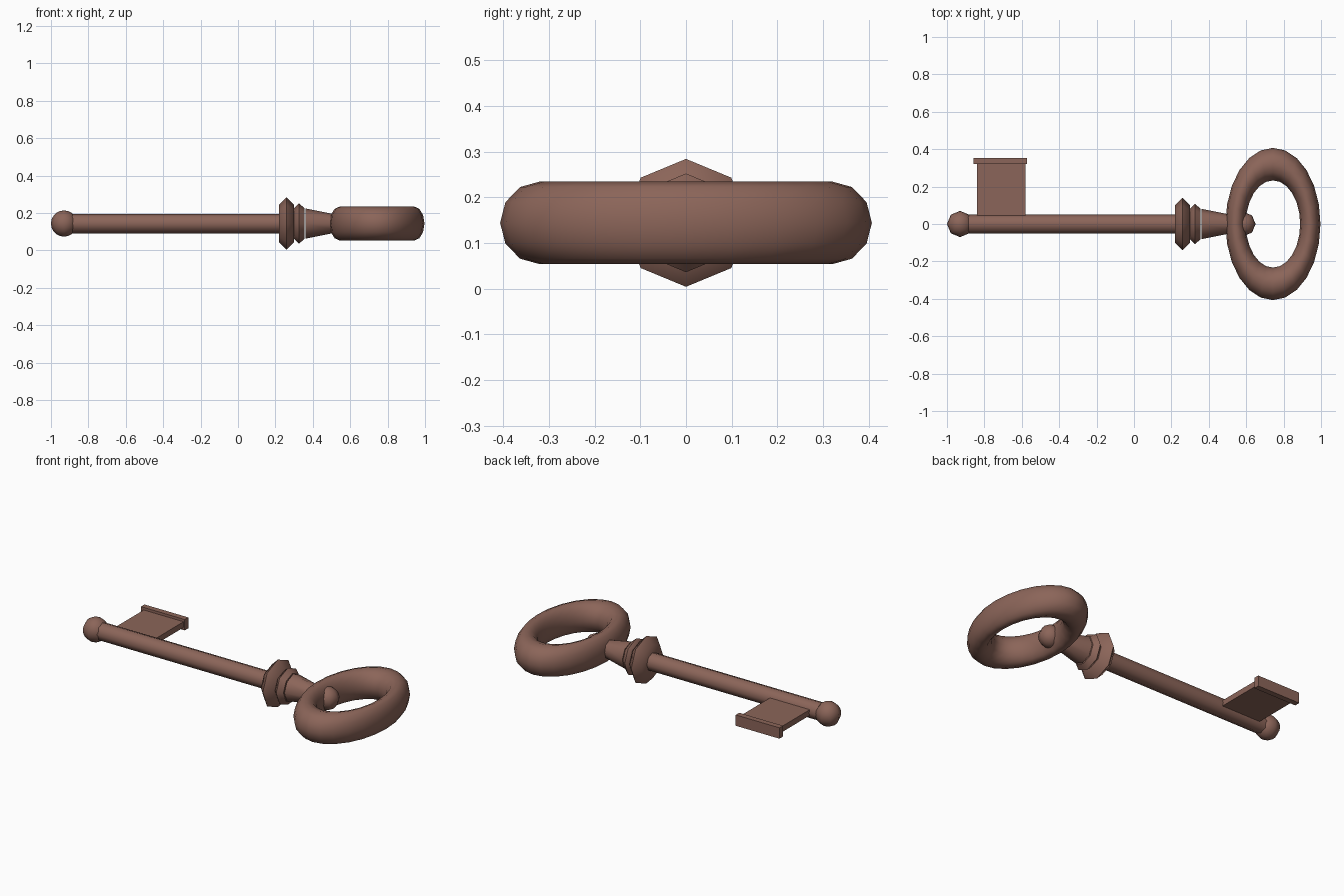
import bpy, bmesh
from math import cos, sin, pi, radians

if "Cube" in bpy.data.objects:
    bpy.data.objects.remove(bpy.data.objects["Cube"])

AXIS_Z = 0.144
mat = bpy.data.materials.new("aged_bronze")
mat.diffuse_color = (0.26, 0.13, 0.10, 1)
mat.use_nodes = True
mat.node_tree.nodes["Principled BSDF"].inputs["Base Color"].default_value = mat.diffuse_color


def finish(ob, name, angle=50):
    ob.name = name
    ob.data.materials.append(mat)
    bpy.ops.object.select_all(action='DESELECT')
    ob.select_set(True)
    bpy.context.view_layer.objects.active = ob
    bpy.ops.object.shade_smooth_by_angle(angle=radians(angle))
    return ob


def turned(name, profile, sides=8):
    """Closed solid turned around the key's long axis; profile is (x, radius)."""
    bm = bmesh.new()
    rings = [[bm.verts.new((x, r * cos(2 * pi * i / sides), AXIS_Z + r * sin(2 * pi * i / sides)))
              for i in range(sides)] for x, r in profile]
    for a, b in zip(rings, rings[1:]):
        for i in range(sides):
            j = (i + 1) % sides
            bm.faces.new((a[i], a[j], b[j], b[i]))
    bm.faces.new(rings[0])
    bm.faces.new(rings[-1])
    bmesh.ops.recalc_face_normals(bm, faces=bm.faces)
    me = bpy.data.meshes.new(name)
    bm.to_mesh(me)
    bm.free()
    ob = bpy.data.objects.new(name, me)
    bpy.context.collection.objects.link(ob)
    return finish(ob, name)


def ball(name, x, r):
    bpy.ops.mesh.primitive_uv_sphere_add(segments=8, ring_count=10, radius=r, location=(x, 0, AXIS_Z))
    finish(bpy.context.object, name)


def box(name, x0, x1, y0, y1, thick):
    bpy.ops.mesh.primitive_cube_add(size=1, location=((x0 + x1) / 2, (y0 + y1) / 2, AXIS_Z))
    ob = bpy.context.object
    ob.scale = (x1 - x0, y1 - y0, thick)
    finish(ob, name, 30)


# Shaft, collars and tapered neck
turned("shaft", [(-0.92, 0.052), (0.24, 0.052)])
turned("large_collar", [(0.22, 0.10), (0.26, 0.14), (0.30, 0.10)])
turned("small_collar", [(0.30, 0.083), (0.325, 0.108), (0.355, 0.083)])
turned("neck", [(0.36, 0.081), (0.52, 0.049)])

# End balls
ball("tip_ball", -0.93, 0.07)
ball("bow_ball", 0.585, 0.065)

# Oval bow ring
bpy.ops.mesh.primitive_torus_add(major_segments=24, minor_segments=12, major_radius=0.32,
                                 minor_radius=0.087, location=(0.743, 0, AXIS_Z))
bow = bpy.context.object
bow.scale = (0.624, 1, 1.04)
finish(bow, "bow_ring")

# Bit plate and its end bar
box("bit_plate", -0.84, -0.58, 0.0, 0.325, 0.034)
box("bit_end_bar", -0.858, -0.572, 0.32, 0.353, 0.064)
